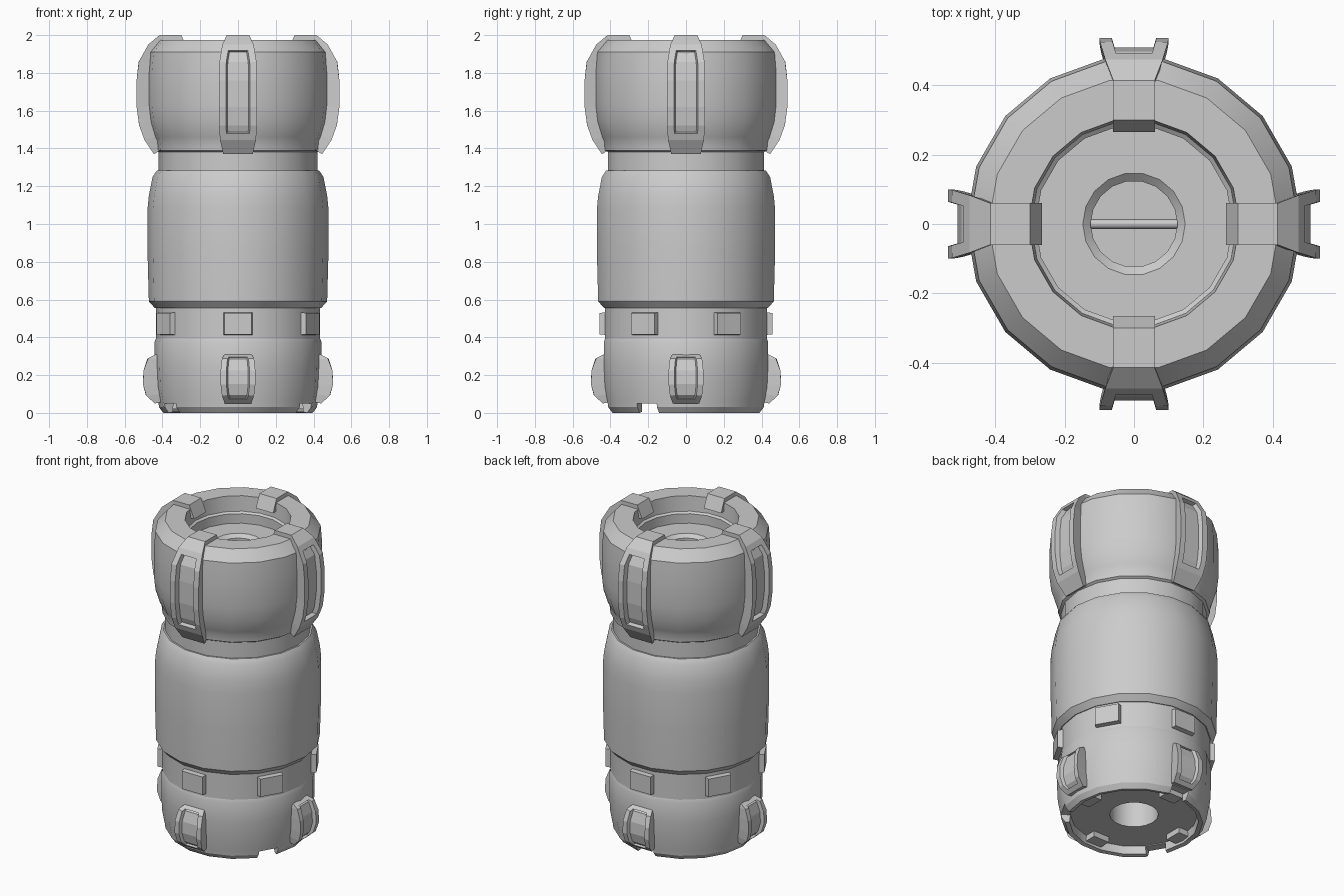
import bpy, bmesh, math
from mathutils import Matrix, Vector

if "Cube" in bpy.data.objects:
    bpy.data.objects.remove(bpy.data.objects["Cube"])

SIDES = 18


def finish(bm, name, smooth=None):
    bmesh.ops.recalc_face_normals(bm, faces=bm.faces)
    me = bpy.data.meshes.new(name)
    bm.to_mesh(me)
    bm.free()
    ob = bpy.data.objects.new(name, me)
    bpy.context.collection.objects.link(ob)
    if smooth:
        smooth_by_angle(ob, smooth)
    return ob


def smooth_by_angle(ob, deg):
    bpy.ops.object.select_all(action='DESELECT')
    ob.select_set(True)
    bpy.context.view_layer.objects.active = ob
    bpy.ops.object.shade_smooth_by_angle(angle=math.radians(deg))


def lathe(name, profile, smooth=28):
    """Revolve (radius, z) points around z; radius 0 closes the end."""
    bm = bmesh.new()
    rings = []
    for r, z in profile:
        n = 1 if r == 0 else SIDES
        rings.append([bm.verts.new((r * math.cos(2 * math.pi * i / SIDES),
                                    r * math.sin(2 * math.pi * i / SIDES), z)) for i in range(n)])
    for a, b in zip(rings, rings[1:]):
        if len(a) == 1:
            bm.faces.new(b)
        elif len(b) == 1:
            bm.faces.new(a)
        else:
            for i in range(SIDES):
                j = (i + 1) % SIDES
                bm.faces.new((a[i], a[j], b[j], b[i]))
    # drop the lone centre points of capped ends
    bmesh.ops.delete(bm, geom=[v for v in bm.verts if not v.link_faces], context='VERTS')
    return finish(bm, name, smooth)


def strap(name, outer, inner, panel, angle, margin, depth):
    """Loft a clamp along (radius, z, half width) sections with a sunken panel."""
    bm = bmesh.new()
    rows = []
    for (r, z, w), (ri, zi, wi) in zip(outer, inner):
        rows.append([bm.verts.new(p) for p in
                     ((r, -w, z), (r, w, z), (ri, wi, zi), (ri, -wi, zi))])
    faces = []
    for k, (a, b) in enumerate(zip(rows, rows[1:])):
        for i in range(4):
            j = (i + 1) % 4
            f = bm.faces.new((a[i], a[j], b[j], b[i]))
            if i == 0 and panel[0] <= k < panel[1]:
                faces.append(f)
    bm.faces.new(rows[0])
    bm.faces.new(rows[-1])
    bmesh.ops.recalc_face_normals(bm, faces=bm.faces)
    bmesh.ops.inset_region(bm, faces=faces, thickness=margin, use_even_offset=True)
    bmesh.ops.inset_region(bm, faces=faces, thickness=0.008, use_even_offset=True)
    for v in {v for f in faces for v in f.verts}:
        v.co.x -= depth
    bmesh.ops.rotate(bm, verts=bm.verts, matrix=Matrix.Rotation(angle, 3, 'Z'))
    return finish(bm, name)


def block(name, r0, r1, half_w, z0, z1, angle, taper=1.0):
    """Box pointing outward from the axis, optionally tapered at its outer face."""
    bm = bmesh.new()
    bmesh.ops.create_cube(bm, size=2)
    mid, half = (z0 + z1) / 2, (z1 - z0) / 2
    for v in bm.verts:
        t = taper if v.co.x > 0 else 1
        v.co = Vector((r1 if v.co.x > 0 else r0, v.co.y * half_w * t, mid + v.co.z * half * t))
    bmesh.ops.rotate(bm, verts=bm.verts, matrix=Matrix.Rotation(angle, 3, 'Z'))
    return finish(bm, name)


# Cap with stepped socket and central bore
lathe("cap", [(0, 1.70), (.125, 1.70), (.125, 1.79), (.148, 1.81), (.285, 1.81), (.285, 1.87),
              (.298, 1.88), (.305, 1.975), (.42, 1.975), (.476, 1.91), (.485, 1.8), (.485, 1.63),
              (.475, 1.54), (.45, 1.46), (.44, 1.44), (.435, 1.39), (.41, 1.375), (0, 1.375)])

# Thin pin across the bore
bm = bmesh.new()
bmesh.ops.create_cone(bm, cap_ends=True, segments=8, radius1=.014, radius2=.014, depth=.25,
                      matrix=Matrix.Translation((0, 0, 1.785)) @ Matrix.Rotation(math.pi / 2, 4, 'Y'))
finish(bm, "bore_pin", 50)

# Neck, main body and belt
lathe("neck", [(0, 1.25), (.42, 1.25), (.42, 1.39), (0, 1.39)])
lathe("body", [(0, 1.282), (.43, 1.282), (.452, 1.25), (.472, 1.15), (.479, 1.08),
               (.479, .85), (.472, .59), (.44, .555), (0, .555)])
lathe("belt", [(0, .57), (.435, .57), (.435, .38), (0, .38)])

# Base with recessed underside and centre hole
base = lathe("base", [(0, .30), (.14, .30), (.14, .055), (.365, .055), (.37, .005), (.395, 0),
                      (.418, .03), (.422, .06), (.437, .14), (.442, .25), (.442, .375),
                      (.432, .40), (0, .40)], None)

# Three slots through the bottom rim
for i in range(3):
    cutter = block("slot_cutter", .33, .50, .06, -.05, .05, math.radians(90 + 120 * i))
    cutter.hide_render = True
    mod = base.modifiers.new("slot", 'BOOLEAN')
    mod.operation, mod.solver, mod.object = 'DIFFERENCE', 'EXACT', cutter
    bpy.context.view_layer.objects.active = base
    bpy.ops.object.modifier_apply(modifier=mod.name)
    bpy.data.objects.remove(cutter)
smooth_by_angle(base, 28)

# Six belt studs
for i in range(6):
    block(f"belt_stud_{i + 1}", .40, .458, .08, .41, .535, math.radians(30 + 60 * i), .9)

# Clamps: four on the cap, four on the base, with hooks under the base
top_out = [(.30, 2.0, .06), (.415, 2.0, .06), (.475, 1.95, .083), (.525, 1.86, .098),
           (.537, 1.76, .1), (.537, 1.62, .1), (.523, 1.52, .1), (.495, 1.445, .095), (.445, 1.37, .078)]
top_in = [(.265, 1.92, .06), (.39, 1.92, .06), (.42, 1.9, .065), (.44, 1.84, .075),
          (.45, 1.76, .078), (.45, 1.62, .078), (.44, 1.54, .078), (.425, 1.47, .075), (.41, 1.39, .07)]
low_out = [(.435, .31, .07), (.475, .29, .085), (.50, .225, .092),
           (.503, .15, .092), (.485, .09, .085), (.44, .05, .07)]
low_in = [(.40, .30, .065), (.41, .28, .072), (.41, .225, .075),
          (.41, .15, .075), (.40, .10, .072), (.39, .06, .065)]
for i in range(4):
    a = math.pi / 2 * i
    strap(f"cap_clamp_{i + 1}", top_out, top_in, (2, 7), a, .036, .028)
    strap(f"base_clamp_{i + 1}", low_out, low_in, (0, 5), a, .03, .02)
    block(f"base_hook_{i + 1}", .29, .368, .055, .02, .07, a)
